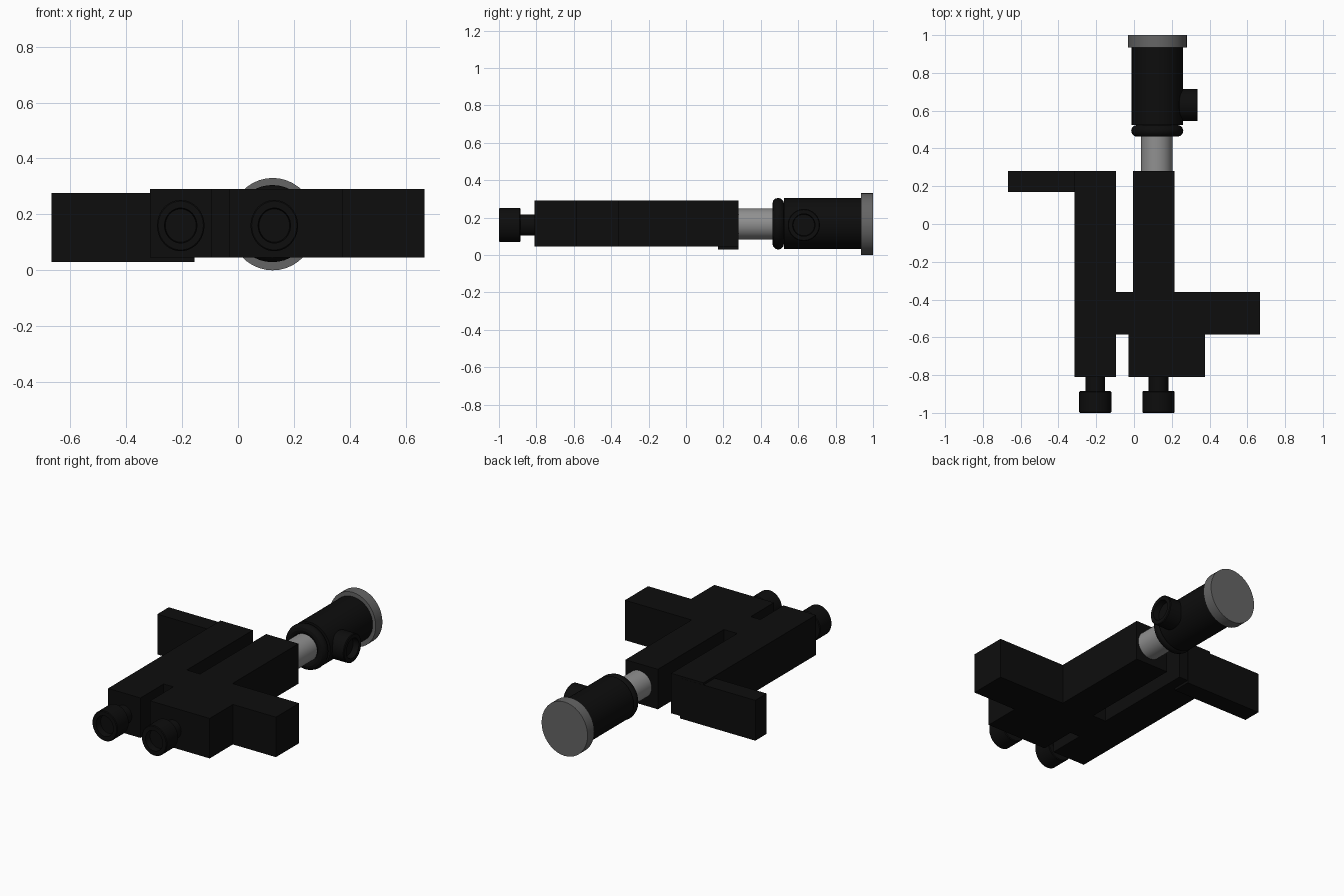
import bpy, bmesh
from math import pi, cos, sin

if "Cube" in bpy.data.objects:
    bpy.data.objects.remove(bpy.data.objects["Cube"])


def material(name, v):
    m = bpy.data.materials.new(name)
    m.diffuse_color = (v, v, v, 1)
    m.use_nodes = True
    m.node_tree.nodes["Principled BSDF"].inputs["Base Color"].default_value = m.diffuse_color
    return m


BLACK = material("black_paint", 0.004)
STEEL = material("steel", 0.28)
DARK_STEEL = material("dark_steel", 0.13)


def finish(name, bm, mat, smooth=False):
    bmesh.ops.recalc_face_normals(bm, faces=bm.faces[:])
    me = bpy.data.meshes.new(name)
    bm.to_mesh(me)
    bm.free()
    me.materials.append(mat)
    ob = bpy.data.objects.new(name, me)
    bpy.context.collection.objects.link(ob)
    if smooth:
        bpy.ops.object.select_all(action='DESELECT')
        ob.select_set(True)
        bpy.context.view_layer.objects.active = ob
        bpy.ops.object.shade_smooth_by_angle(angle=pi / 6)
    return ob


def extrude(name, outline, z0, z1, mat):
    bm = bmesh.new()
    face = bm.faces.new([bm.verts.new((x, y, z0)) for x, y in outline])
    top = bmesh.ops.extrude_face_region(bm, geom=[face])["geom"]
    bmesh.ops.translate(bm, vec=(0, 0, z1 - z0),
                        verts=[g for g in top if isinstance(g, bmesh.types.BMVert)])
    return finish(name, bm, mat)


def lathe(name, profile, loc, rot, mat, stretch=1.0, closed=False, n=40):
    """Spin (radius, height) points around local z."""
    bm = bmesh.new()
    rings = [[bm.verts.new((r * cos(2 * pi * i / n), r * sin(2 * pi * i / n) * stretch, h))
              for i in range(n)] for r, h in profile]
    pairs = list(zip(rings, rings[1:]))
    if closed:
        pairs.append((rings[-1], rings[0]))
    for a, b in pairs:
        for i in range(n):
            j = (i + 1) % n
            bm.faces.new((a[i], a[j], b[j], b[i]))
    if not closed:
        bm.faces.new(rings[0])
        bm.faces.new(rings[-1])
    ob = finish(name, bm, mat, True)
    ob.location, ob.rotation_euler = loc, rot
    return ob


BACK, FRONT, RIGHT = (-pi / 2, 0, 0), (pi / 2, 0, 0), (0, pi / 2, 0)

# Flat body: two long bars joined by a crossbar and a front block
extrude("main_frame", [
    (-0.315, -0.81), (-0.095, -0.81), (-0.095, -0.585), (-0.03, -0.585),
    (-0.03, -0.81), (0.375, -0.81), (0.375, -0.585), (0.667, -0.585),
    (0.667, -0.36), (0.215, -0.36), (0.215, 0.28), (-0.005, 0.28),
    (-0.005, -0.36), (-0.095, -0.36), (-0.095, 0.28), (-0.315, 0.28)],
    0.045, 0.29, BLACK)

# Side arm, set slightly lower than the frame
extrude("side_arm", [(-0.667, 0.17), (-0.155, 0.17), (-0.155, 0.281), (-0.667, 0.281)],
        0.03, 0.277, BLACK)

# Front connectors: neck plus recessed knob
for side, x in (("left", -0.205), ("right", 0.13)):
    lathe(side + "_connector",
          [(0.052, -0.03), (0.052, 0.075), (0.081, 0.075), (0.085, 0.079),
           (0.085, 0.186), (0.081, 0.19), (0.058, 0.19), (0.055, 0.15)],
          (x, -0.81, 0.16), FRONT, BLACK, 1.08)

# Rear shaft, collar, barrel and end cap
lathe("shaft", [(0.083, 0.25), (0.083, 0.55)], (0.12, 0, 0.166), BACK, STEEL)
lathe("collar", [(0.107 + 0.031 * cos(t * pi / 6), 0.493 + 0.031 * sin(t * pi / 6))
                 for t in range(12)], (0.123, 0, 0.167), BACK, BLACK, closed=True)
lathe("barrel", [(0.136, 0.523), (0.136, 0.95)], (0.124, 0, 0.168), BACK, BLACK)
lathe("end_cap", [(0.156, 0.935), (0.156, 1.0)], (0.124, 0, 0.165), BACK,
      DARK_STEEL, 1.06)

# Side port on the barrel
lathe("side_port", [(0.07, 0.16), (0.07, 0.235), (0.083, 0.24), (0.086, 0.245),
                    (0.086, 0.333), (0.082, 0.337), (0.06, 0.337), (0.057, 0.30)],
      (0, 0.63, 0.16), RIGHT, BLACK)
